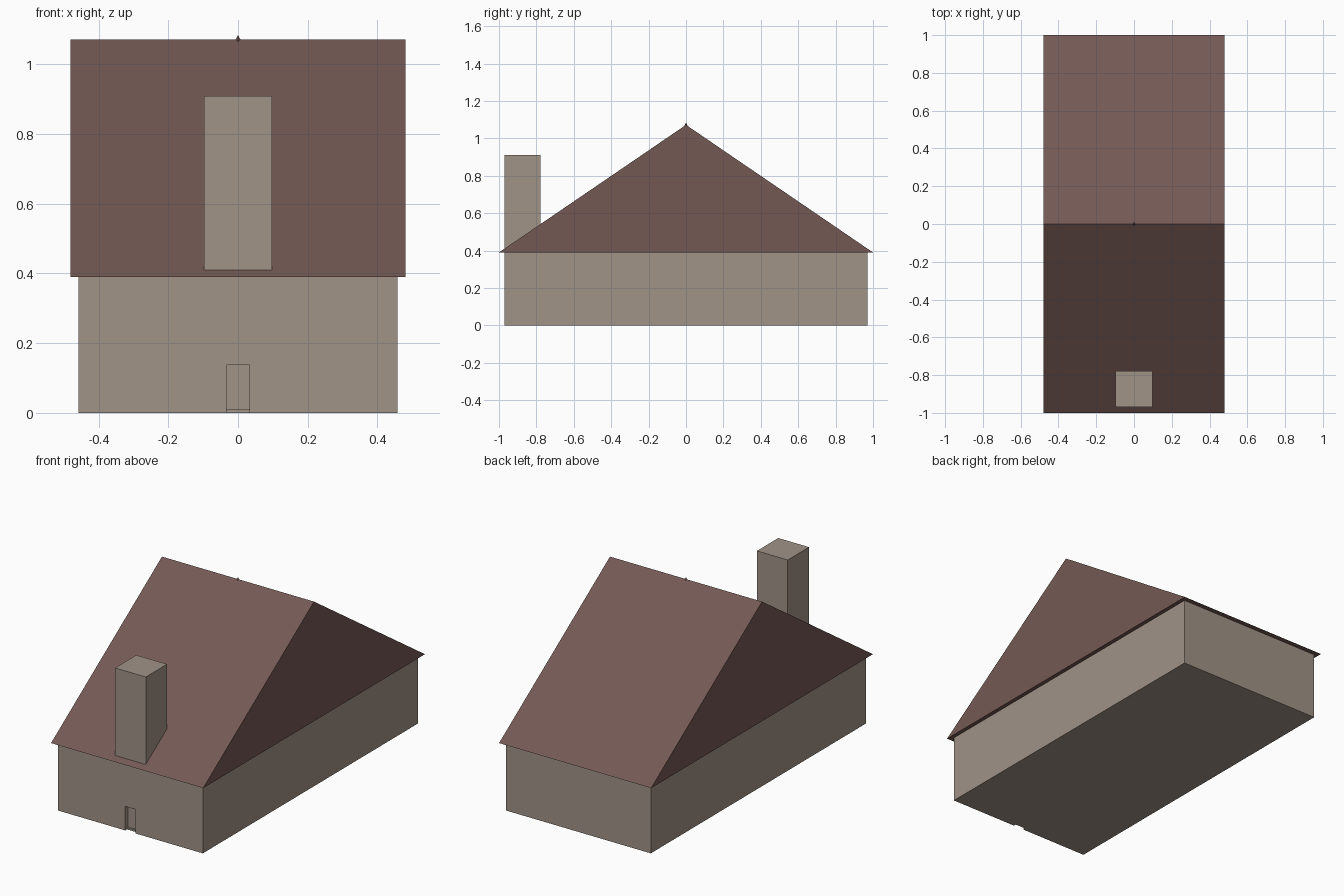
import bpy, bmesh

if "Cube" in bpy.data.objects:
    bpy.data.objects.remove(bpy.data.objects["Cube"])

def material(name, rgb):
    m = bpy.data.materials.new(name)
    lin = [c / 12.92 if c <= 0.04045 else ((c + 0.055) / 1.055) ** 2.4 for c in (v / 255 for v in rgb)]
    m.diffuse_color = (*lin, 1)
    m.use_nodes = True
    m.node_tree.nodes["Principled BSDF"].inputs["Base Color"].default_value = m.diffuse_color
    return m

stone = material("stone", (160, 147, 135))
tile = material("roof tile", (116, 89, 84))

def finish(name, bm, mat):
    bmesh.ops.recalc_face_normals(bm, faces=bm.faces)
    me = bpy.data.meshes.new(name)
    bm.to_mesh(me)
    bm.free()
    me.materials.append(mat)
    ob = bpy.data.objects.new(name, me)
    bpy.context.collection.objects.link(ob)
    return ob

def box(name, lo, hi, mat):
    bm = bmesh.new()
    bmesh.ops.create_cube(bm, size=1)
    for v in bm.verts:
        v.co = [(l + h) / 2 + c * (h - l) for c, l, h in zip(v.co, lo, hi)]
    return finish(name, bm, mat)

def extrude_x(name, profile, half, mat):
    """Closed (y, z) profile extruded from -half to +half along x."""
    bm = bmesh.new()
    face = bm.faces.new([bm.verts.new((-half, y, z)) for y, z in profile])
    ext = bmesh.ops.extrude_face_region(bm, geom=[face])["geom"]
    for v in ext:
        if isinstance(v, bmesh.types.BMVert):
            v.co.x = half
    return finish(name, bm, mat)

# Walls with a shallow doorway cut in the front
walls = box("walls", (-0.457, -0.97, 0), (0.457, 0.97, 0.392), stone)
cutter = box("doorway_cutter", (-0.033, -1.0, -0.05), (0.033, -0.945, 0.137), stone)
cutter.hide_render = True
cutter.hide_set(True)
cut = walls.modifiers.new("doorway", 'BOOLEAN')
cut.operation = 'DIFFERENCE'
cut.object = cutter

# Low door sill at the back of the recess
box("door_sill", (-0.033, -0.955, 0), (0.033, -0.94, 0.01), stone)

# Gabled roof, ridge running left to right
extrude_x("roof", [(-1, 0.39), (1, 0.39), (0, 1.072)], 0.48, tile)

# Chimney on the front slope
box("chimney", (-0.097, -0.97, 0.37), (0.097, -0.778, 0.91), stone)

# Tiny pointed finial on the ridge
bm = bmesh.new()
bmesh.ops.create_cone(bm, cap_ends=True, segments=4, radius1=0.012, radius2=0, depth=0.022)
bmesh.ops.translate(bm, verts=bm.verts, vec=(0, 0, 1.073))
finish("ridge_finial", bm, tile)
